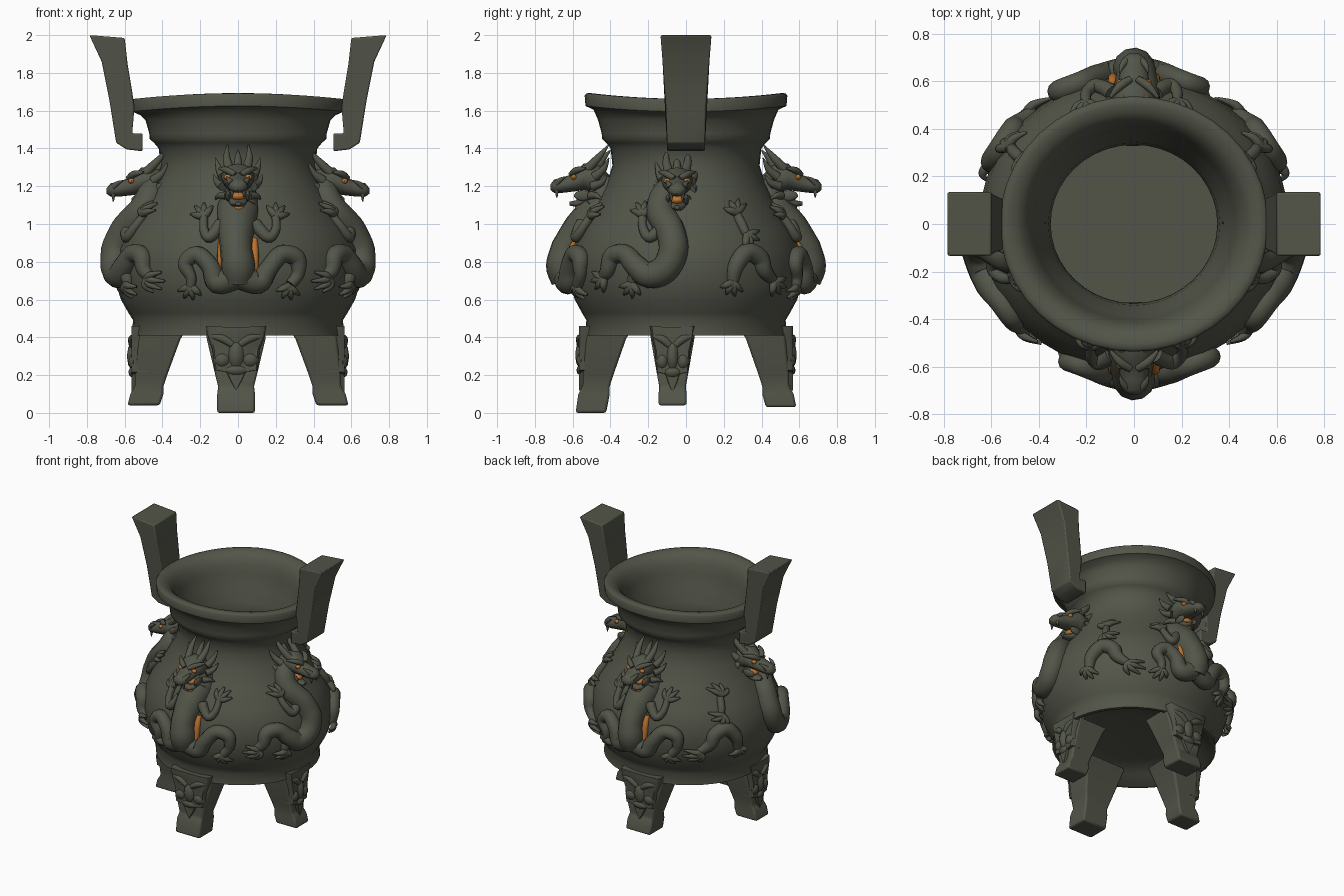
import bpy, bmesh
from math import radians, sqrt, cos, sin, pi
from mathutils import Vector, Matrix

default_cube = bpy.data.objects.get("Cube")
if default_cube:
    bpy.data.objects.remove(default_cube)

DEPTH_SCALE = .95      # the vessel is slightly oval
parts = []


def make_material(name, colour):
    mat = bpy.data.materials.new(name)
    mat.use_nodes = True
    mat.diffuse_color = colour
    mat.node_tree.nodes["Principled BSDF"].inputs["Base Color"].default_value = colour
    return mat


bronze = make_material("dark_bronze", (.085, .091, .066, 1))
orange = make_material("burnt_orange", (.5, .17, .025, 1))


def add_object(name, mesh, mat):
    obj = bpy.data.objects.new(name, mesh)
    bpy.context.collection.objects.link(obj)
    mesh.materials.clear()
    mesh.materials.append(mat)
    parts.append(obj)
    return obj


def loft(name, rings, mat=bronze):
    """Skin a row of equal-length point rings and cap both ends."""
    bm = bmesh.new()
    loops = [[bm.verts.new(p) for p in ring] for ring in rings]
    count = len(loops[0])
    for a, b in zip(loops, loops[1:]):
        for i in range(count):
            j = (i + 1) % count
            bm.faces.new((a[i], a[j], b[j], b[i]))
    bm.faces.new(loops[0])
    bm.faces.new(loops[-1])
    bmesh.ops.recalc_face_normals(bm, faces=bm.faces)
    mesh = bpy.data.meshes.new(name)
    bm.to_mesh(mesh)
    bm.free()
    return add_object(name, mesh, mat)


def round_edges(obj, width):
    bevel = obj.modifiers.new("soft_edges", 'BEVEL')
    bevel.width = width
    bevel.segments = 2


def smooth_path(points, steps=5):
    """Catmull-Rom through 4D points (position and thickness)."""
    pts = [Vector(p) for p in points]
    pts = [pts[0]] + pts + [pts[-1]]
    out = []
    for a, b, c, d in zip(pts, pts[1:], pts[2:], pts[3:]):
        for k in range(steps):
            t = k / steps
            out.append(b + (c - a) * t / 2 + (a * 2 - b * 5 + c * 4 - d) * t * t / 2
                       + (b * 3 - a - c * 3 + d) * t ** 3 / 2)
    return out + [pts[-1]]


def tubes(name, paths, mat=bronze):
    """Tapered tubes from lists of (position, radius)."""
    curve = bpy.data.curves.new(name, 'CURVE')
    curve.dimensions = '3D'
    curve.bevel_depth = 1
    curve.bevel_resolution = 4
    curve.use_fill_caps = True
    for path in paths:
        spline = curve.splines.new('POLY')
        spline.points.add(len(path) - 1)
        for point, (pos, radius) in zip(spline.points, path):
            point.co = (*pos, 1)
            point.radius = radius
    temp = bpy.data.objects.new(name, curve)
    bpy.context.collection.objects.link(temp)
    graph = bpy.context.evaluated_depsgraph_get()
    mesh = bpy.data.meshes.new_from_object(temp.evaluated_get(graph))
    bpy.data.objects.remove(temp)
    return add_object(name, mesh, mat)


def placer(angle, mirror=1, side=0, out=0, up=0):
    """Map (sideways, outward, height) to one face of the vessel."""
    turn = Matrix.Rotation(angle, 3, 'Z')

    def place(s, r, z):
        v = turn @ Vector((s + side, -r - out, z + up))
        return Vector((v.x * mirror, v.y * DEPTH_SCALE, v.z))
    return place


# Vessel: outer wall from foot to lip, then the inside down to the floor
wall = [(.565, .41), (.555, .49), (.58, .53), (.62, .6), (.645, .68), (.652, .77), (.64, .87),
        (.59, .98), (.505, 1.1), (.44, 1.22), (.41, 1.31), (.42, 1.4), (.445, 1.43),
        (.468, 1.45), (.47, 1.48), (.49, 1.55), (.515, 1.605), (.56, 1.625), (.565, 1.68)]
underside = [(.3, .5), (.48, .47), (.54, .41)]
inside = [(.555, 1.692), (.53, 1.693), (.495, 1.685), (.465, 1.66), (.44, 1.62), (.425, 1.55), (.4, 1.45),
          (.36, 1.36), (.35, 1.28), (.4, 1.1), (.45, .85), (.38, .65)]


def ring(radius, z):
    dip = .03 if z > 1.6 else 0
    angles = [2 * pi * i / 40 for i in range(40)]
    return [(radius * cos(a), radius * sin(a) * DEPTH_SCALE, z - dip * cos(a) ** 2) for a in angles]


loft("vessel", [ring(r, z) for r, z in underside + wall + inside])


def wall_radius(z):
    for (r0, z0), (r1, z1) in zip(wall, wall[1:]):
        if z0 <= z <= z1:
            return r0 + (r1 - r0) * (z - z0) / (z1 - z0)
    return wall[0][0]


def on_wall(place, points):
    """Path of (sideways, height, lift, thickness) hugging the wall."""
    return [(place(s, sqrt((wall_radius(z) + lift) ** 2 - s * s), z), r)
            for s, z, lift, r in smooth_path(points)]


def in_space(place, points):
    return [(place(s, o, z), r) for s, o, z, r in smooth_path(points, 3)]


def oval_loft(name, place, sections, mat=bronze):
    """Skin ovals given as (outward, height, half width, half height)."""
    angles = [2 * pi * i / 12 for i in range(12)]
    return loft(name, [[place(w * cos(a), o, z + h * sin(a)) for a in angles]
                       for o, z, w, h in sections], mat)


def blob(name, place, s, o, z, w, d, h, mat=bronze):
    loop = [(-.97, .2), (-.7, .7), (0, 1), (.7, .7), (.97, .2)]
    return oval_loft(name, lambda x, y, k: place(x + s, y, k),
                     [(o + d * t, z, w * c, h * c) for t, c in loop], mat)


# Handles: hooked slabs that flare toward the top
outline = [(.505, 1.385), (.59, 1.395), (.645, 1.43), (.68, 1.65), (.722, 1.86), (.787, 2),
           (.6, 1.985), (.585, 1.85), (.56, 1.7), (.548, 1.62), (.56, 1.48), (.505, 1.48)]
for label, sign in (("left", 1), ("right", -1)):
    handle = loft(label + "_handle", [[(sign * x, edge * (.1 + .035 * max(0, (z - 1.55) / .45)), z)
                                       for x, z in outline] for edge in (-1, 1)])
    round_edges(handle, .008)


# Legs with a beast mask on the outer side
def leg(name, place, width, foot):
    sections = [(.44, .3, .54), (.39, .33, .55), (.2, .4, .57), (.14, .42, .57),
                (.1, .42, .595), (foot, .44, .61)]
    widths = [.16, .155, .11, .095, .1, .1]
    round_edges(loft(name, [[place(s * w * width, r, z) for s, r in ((-1, a), (1, a), (1, b), (-1, b))]
                            for (z, a, b), w in zip(sections, widths)]), .012)
    half = [(0, .08), (.035, .15), (.05, .19), (.115, .2), (.125, .32), (.15, .4), (.16, .46), (.07, .455)]
    face = half + [(-s, z) for s, z in half[:0:-1]]
    low = .1 if width == 1 else .06

    def front(s, o, z):
        return place(s * width, o, z + low * max(0, .46 - z))
    loft(name + "_mask", [[front(s * k, o, z) for s, z in face]
                          for o, k in ((.5, 1), (.575, 1), (.59, .92))])
    blob(name + "_nose", front, 0, .59, .29, .04, .022, .075)
    blob(name + "_muzzle", front, 0, .585, .2, .06, .02, .03)
    for s in (-1, 1):
        blob(name + "_cheek", front, s * .075, .58, .26, .045, .025, .045)
        tubes(name + "_brow", [in_space(front, [(s * .02, .585, .35, .018), (s * .07, .585, .385, .022),
                                                (s * .13, .58, .4, .012)])])


# Dragon head: skull, open jaw, horns, mane and eyes
def dragon_head(name, place):
    oval_loft(name + "_skull", place, [
        (.42, 1.2, .04, .05), (.48, 1.235, .08, .08), (.57, 1.25, .088, .07),
        (.625, 1.22, .064, .048), (.69, 1.205, .057, .04), (.735, 1.2, .047, .035), (.755, 1.195, .02, .015)])
    oval_loft(name + "_jaw", place, [(.46, 1.17, .07, .05), (.55, 1.135, .058, .035),
                                     (.61, 1.108, .042, .018), (.65, 1.108, .015, .01)])
    for s in (-1, 1):
        blob(name + "_jowl", place, s * .052, .575, 1.15, .014, .05, .03)
    blob(name + "_mouth", place, 0, .585, 1.147, .042, .035, .024, orange)
    spikes = [[(0, .5, 1.29, .024), (0, .46, 1.35, .017), (0, .42, 1.39, .003)]]
    for s in (-1, 1):
        spikes += [[(s * .045, .55, 1.29, .026), (s * .06, .49, 1.35, .02), (s * .055, .43, 1.42, .003)],
                   [(s * .08, .51, 1.25, .026), (s * .1, .46, 1.29, .019), (s * .12, .43, 1.35, .003)],
                   [(s * .08, .52, 1.2, .026), (s * .11, .47, 1.22, .018), (s * .13, .44, 1.26, .003)],
                   [(s * .06, .53, 1.15, .023), (s * .1, .5, 1.15, .015), (s * .12, .47, 1.13, .003)],
                   [(s * .015, .64, 1.262, .015), (s * .06, .61, 1.285, .018), (s * .1, .56, 1.295, .006)],
                   [(s * .035, .72, 1.215, .018), (s * .05, .7, 1.235, .012), (s * .06, .67, 1.25, .003)],
                   [(s * .03, .72, 1.18, .012), (s * .032, .72, 1.14, .003)]]
        blob(name + "_eye", place, s * .055, .625, 1.248, .02, .016, .015, orange)
    tubes(name + "_horns_and_mane", [in_space(place, p) for p in spikes])


def claw(place, s, z, aim):
    """Four splayed toes."""
    paths = []
    for spread in (-60, -20, 20, 60):
        a = radians(aim + spread)
        dx, dz = cos(a), sin(a)
        paths.append(on_wall(place, [(s, z, .02, .022), (s + dx * .04, z + dz * .04, .03, .018),
                                     (s + dx * .07, z + dz * .07, .01, .006)]))
    return paths


def dragon(name, place, head_place, body, limbs, claws):
    dragon_head(name + "_head", head_place)
    tubes(name + "_body", [on_wall(place, body)])
    tubes(name + "_limbs", [on_wall(place, p) for p in limbs])
    tubes(name + "_claws", [toe for c in claws for toe in claw(place, *c)])


# Front and back dragons: upright body between two curled haunches
upright = [(0, 1.24, .02, .06), (.01, 1.16, -.02, .09), (0, 1.07, -.055, .115), (-.01, .97, -.01, .1),
           (-.01, .87, .025, .085), (0, .78, .035, .09), (0, .7, .02, .08)]
upright_limbs = [
    [(.02, .72, .02, .07), (.11, .69, .02, .06), (.16, .76, .02, .05), (.23, .84, .02, .048),
     (.31, .82, .02, .048), (.32, .74, .02, .035), (.28, .68, .02, .03)],
    [(-.02, .72, .02, .07), (-.11, .69, .02, .06), (-.15, .78, .02, .048), (-.22, .84, .02, .045),
     (-.28, .79, .02, .04), (-.25, .72, .02, .03), (-.25, .67, .02, .025)],
    [(.09, 1, .01, .035), (.16, .93, .02, .03), (.2, .97, .02, .024), (.2, 1.04, .02, .022)],
    [(-.09, 1, .01, .035), (-.15, .93, .02, .03), (-.18, .97, .02, .024), (-.18, 1.04, .02, .022)]]
upright_claws = [(.27, .67, -100), (-.25, .67, -100), (.2, 1.04, 70), (-.18, 1.04, 110)]
for label, turn in (("front", 0), ("back", pi)):
    place = placer(turn)
    dragon(label + "_dragon", place, place, upright, upright_limbs, upright_claws)
    blob(label + "_throat", place, 0, .57, 1.083, .045, .05, .055, orange)
    tubes(label + "_belly", [on_wall(place, [(s * .085, .92, -.005, .018), (s * .088, .84, 0, .022),
                                            (s * .085, .75, 0, .022)]) for s in (-1, 1)], orange)

# Side dragons: one long S-shaped body and a far pair of limbs
winding = [(-.05, 1.22, .01, .06), (-.12, 1.15, 0, .075), (-.14, 1.06, 0, .078), (-.09, .97, .01, .078),
           (-.07, .86, .01, .078), (-.12, .76, .01, .075), (-.21, .73, .01, .07), (-.28, .78, .01, .06),
           (-.34, .84, .01, .052), (-.41, .83, .01, .05), (-.44, .75, .01, .04), (-.48, .71, .01, .022)]
winding_limbs = [
    [(-.12, 1, .01, .035), (-.2, .93, .01, .03), (-.24, .98, .01, .024), (-.24, 1.05, .01, .022)],
    [(-.25, .78, .01, .05), (-.29, .72, .01, .035), (-.3, .68, .01, .025)],
    [(.34, .94, .01, .022), (.31, 1, .01, .026), (.28, 1.06, .01, .022)],
    [(.26, .69, .01, .03), (.28, .78, .01, .045), (.34, .85, .01, .05), (.41, .82, .01, .05),
     (.44, .75, .01, .042), (.5, .69, .01, .022)]]
winding_claws = [(-.24, 1.05, 100), (-.3, .68, -110), (-.46, .71, 210), (.28, 1.06, 100),
                 (.34, .94, -40), (.26, .69, -100), (.49, .69, -40)]
for label, mirror in (("left", 1), ("right", -1)):
    place = placer(pi / 2, mirror)
    head_place = placer(pi / 2, mirror, -.05, -.06, -.02)
    dragon(label + "_dragon", place, head_place, winding, winding_limbs, winding_claws)
    tubes(label + "_belly", [on_wall(place, [(-.152, .97, .015, .01), (-.143, .93, .015, .014),
                                            (-.138, .88, .015, .01)])], orange)
    leg(label + "_leg", placer(pi / 2, mirror, -.075, -.025), .78, .04)
leg("front_leg", placer(0, 1, -.01, .005), 1, 0)
leg("back_leg", placer(pi, 1, .01, .005), 1, .03)

# Soft shading with crisp edges
bpy.ops.object.select_all(action='DESELECT')
for obj in parts:
    obj.select_set(True)
bpy.context.view_layer.objects.active = parts[0]
bpy.ops.object.shade_smooth_by_angle(angle=radians(50))
